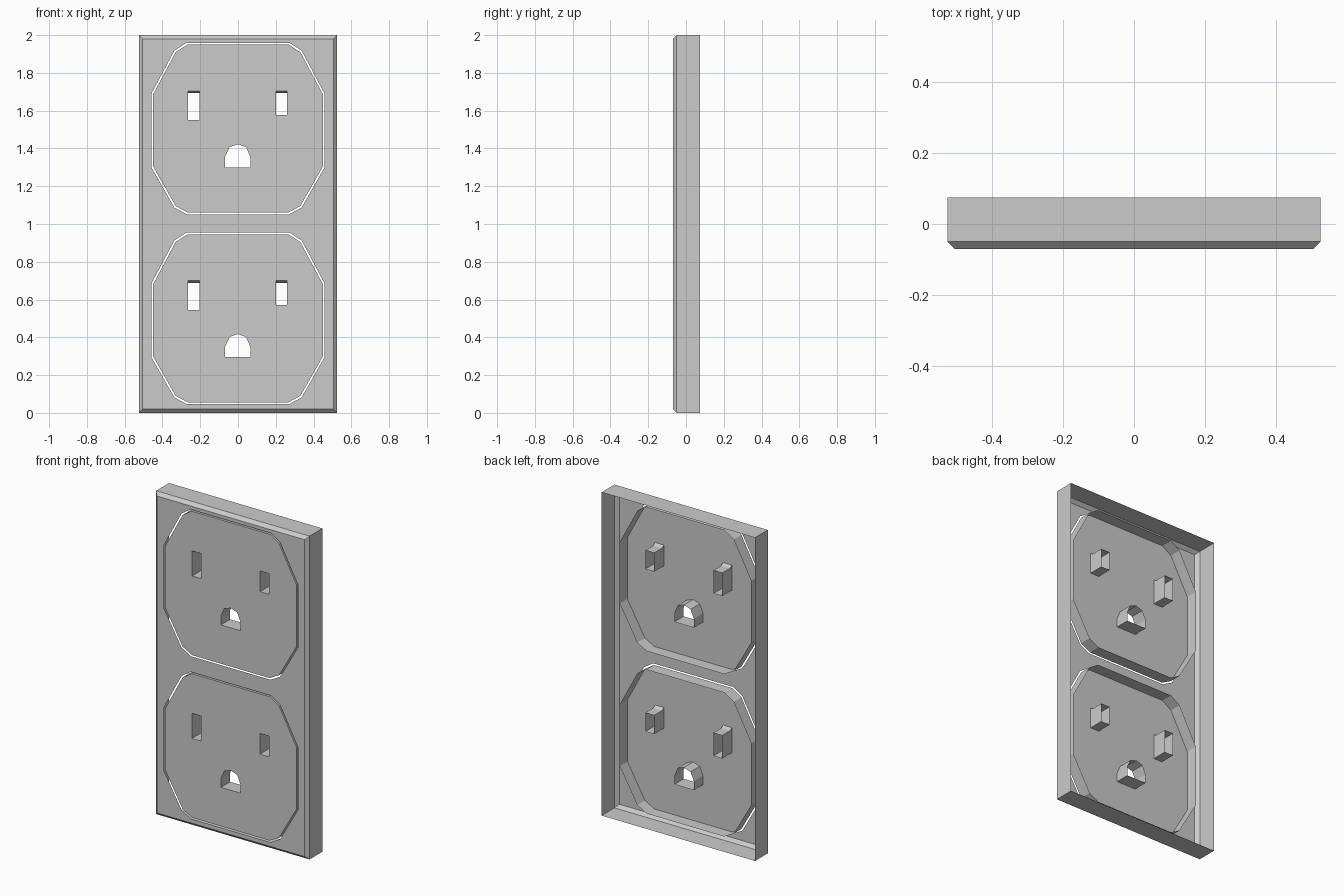
import bpy, bmesh

if "Cube" in bpy.data.objects:
    bpy.data.objects.remove(bpy.data.objects["Cube"])

FRONT, BACK = -0.07, 0.075


def ring(bm, pts, y):
    return [bm.verts.new((x, y, z)) for x, z in pts]


def wall(bm, a, b):
    n = len(a)
    for i in range(n):
        j = (i + 1) % n
        bm.faces.new((a[i], a[j], b[j], b[i]))


def fill(bm, rings):
    # flat front face with holes
    edges = []
    for r in rings:
        for i in range(len(r)):
            p, q = r[i], r[(i + 1) % len(r)]
            edges.append(bm.edges.get((p, q)) or bm.edges.new((p, q)))
    bmesh.ops.triangle_fill(bm, use_beauty=True, use_dissolve=False,
                            edges=edges, normal=(0, -1, 0))


def finish(bm, name):
    bmesh.ops.recalc_face_normals(bm, faces=bm.faces)
    total = sum(f.normal.y * f.calc_area() for f in bm.faces)
    if total > 0:
        bmesh.ops.reverse_faces(bm, faces=bm.faces)
    me = bpy.data.meshes.new(name)
    bm.to_mesh(me)
    bm.free()
    ob = bpy.data.objects.new(name, me)
    bpy.context.collection.objects.link(ob)


def rect(x0, x1, z0, z1):
    return [(x0, z0), (x1, z0), (x1, z1), (x0, z1)]


def outline(cz, grow=0.0):
    # twelve-sided socket outline, optionally enlarged
    half = [(0.265, -0.445), (0.33, -0.41), (0.45, -0.20),
            (0.45, 0.18), (0.33, 0.405), (0.268, 0.445)]
    pts = half + [(-x, z) for x, z in reversed(half)]
    return [(x * (1 + grow / 0.45), cz + z * (1 + grow / 0.45)) for x, z in pts]


centres = (0.5, 1.505)

# cover plate: open-backed shell with bevelled front and two openings
bm = bmesh.new()
back = ring(bm, rect(-0.525, 0.525, 0, 2), BACK)
edge = ring(bm, rect(-0.525, 0.525, 0, 2), -0.05)
face = ring(bm, rect(-0.505, 0.505, 0.02, 1.98), FRONT)
wall(bm, back, edge)
wall(bm, edge, face)
fill(bm, [face] + [ring(bm, outline(c, 0.009), FRONT) for c in centres])
finish(bm, "cover_plate")

# sockets: face with rim wall and hollow slots running backwards
for name, c in zip(("lower_socket", "upper_socket"), centres):
    bm = bmesh.new()
    rim = ring(bm, outline(c), FRONT)
    wall(bm, rim, ring(bm, outline(c), FRONT + 0.075))
    loops = [rim]
    # blade slots, tops stepping down behind the face
    for x0, x1, z0 in ((-0.265, -0.205, 0.045), (0.2, 0.26, 0.072)):
        a = ring(bm, rect(x0, x1, c + z0, c + 0.2), FRONT)
        m = ring(bm, rect(x0, x1, c + z0, c + 0.188), FRONT + 0.02)
        b = ring(bm, rect(x0, x1, c + z0, c + 0.188), FRONT + 0.095)
        wall(bm, a, m)
        wall(bm, m, b)
        loops.append(a)
    # ground hole with arched top
    arch = [(-0.068, -0.205), (0.065, -0.205), (0.065, -0.15), (0.043, -0.098),
            (0, -0.083), (-0.045, -0.098), (-0.068, -0.15)]
    arch = [(x, c + z) for x, z in arch]
    a = ring(bm, arch, FRONT)
    wall(bm, a, ring(bm, arch, FRONT + 0.09))
    loops.append(a)
    fill(bm, loops)
    finish(bm, name)
